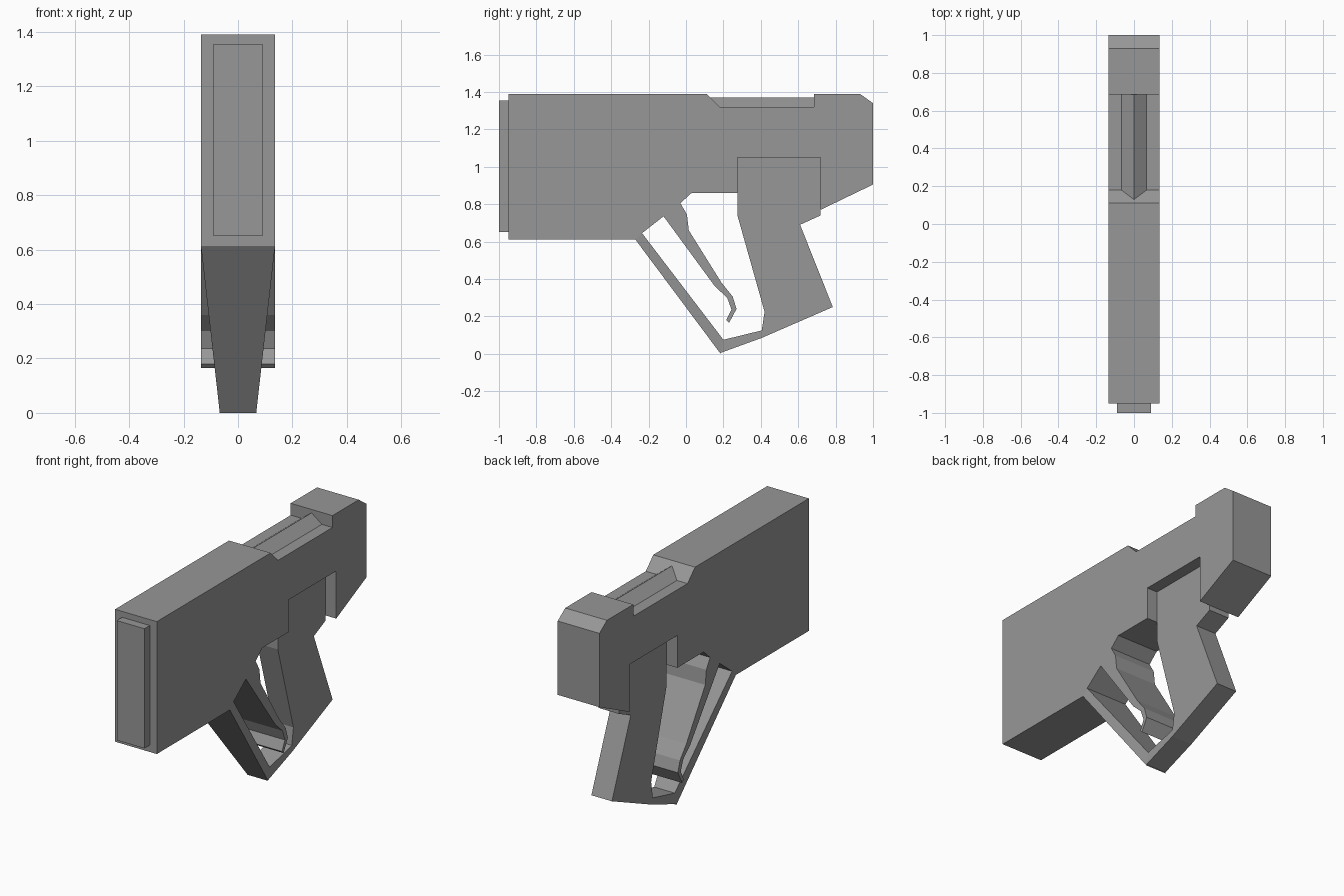
import bpy, bmesh

cube = bpy.data.objects.get("Cube")
if cube:
    bpy.data.objects.remove(cube, do_unlink=True)

WIDE, NARROW = 0.136, 0.067

grey = bpy.data.materials.new("matte_grey")
grey.use_nodes = True
colour = (0.31, 0.31, 0.31, 1)
grey.diffuse_color = colour
grey.node_tree.nodes["Principled BSDF"].inputs["Base Color"].default_value = colour


def slab(name, profile, widths):
    """Side profile of (y, z) points, closed on both sides at the half widths."""
    if not isinstance(widths, list):
        widths = [widths] * len(profile)
    bm = bmesh.new()
    right, left = ([bm.verts.new((side * w, y, z))
                    for (y, z), w in zip(profile, widths)] for side in (-1, 1))
    bm.faces.new(right)
    bm.faces.new(left[::-1])
    for i in range(len(profile)):
        j = (i + 1) % len(profile)
        bm.faces.new((right[j], right[i], left[i], left[j]))
    bmesh.ops.recalc_face_normals(bm, faces=bm.faces)
    mesh = bpy.data.meshes.new(name)
    bm.to_mesh(mesh)
    bm.free()
    mesh.materials.append(grey)
    obj = bpy.data.objects.new(name, mesh)
    bpy.context.collection.objects.link(obj)
    return obj


# Points where the guard and trigger meet the body
guard_joint = [(-0.27, 0.61), (-0.235, 0.645)]
trigger_joint = [(-0.12, 0.735), (-0.03, 0.805)]

# Main body with the top cut-out and the recess for the grip
slab("body", [(-0.95, 0.61)] + guard_joint + trigger_joint + [
    (0.03, 0.86), (0.275, 0.86), (0.275, 1.05), (0.72, 1.05), (0.72, 0.77),
    (1, 0.905), (1, 1.34), (0.93, 1.39), (0.685, 1.39), (0.685, 1.32),
    (0.18, 1.32), (0.11, 1.39), (-0.95, 1.39)], WIDE)

# Raised plate on the front end
slab("front_plate", [(-1, 0.65), (-0.95, 0.65), (-0.95, 1.355), (-1, 1.355)], 0.09)

# Narrow grip with the lower rail of the guard
slab("grip", [
    (0.275, 1.05), (0.72, 1.05), (0.72, 0.74), (0.61, 0.69), (0.785, 0.25),
    (0.405, 0.085), (0.185, 0.005), (0.20, 0.075), (0.405, 0.125),
    (0.42, 0.225), (0.275, 0.74)], NARROW)

# Front bar of the guard, tapering down to the rail
slab("guard_bar", guard_joint + [(0.20, 0.075), (0.185, 0.0)],
     [WIDE, WIDE, NARROW, NARROW])

# Long curved trigger
slab("trigger", [trigger_joint[0],
    (0.155, 0.36), (0.22, 0.30), (0.243, 0.237), (0.215, 0.18), (0.23, 0.165),
    (0.27, 0.24), (0.25, 0.305), (0.19, 0.38), (0.015, 0.66), (0.005, 0.745),
    trigger_joint[1]], WIDE)

# Ridge lying in the top cut-out, running into the slope in front
ridge = slab("top_ridge", [(0.18, 1.32), (0.13, 1.37), (0.685, 1.37), (0.685, 1.32)],
             [NARROW, 0.0, 0.0, NARROW])
bm = bmesh.new()
bm.from_mesh(ridge.data)
bmesh.ops.remove_doubles(bm, verts=bm.verts, dist=0.0001)
bm.to_mesh(ridge.data)
bm.free()
